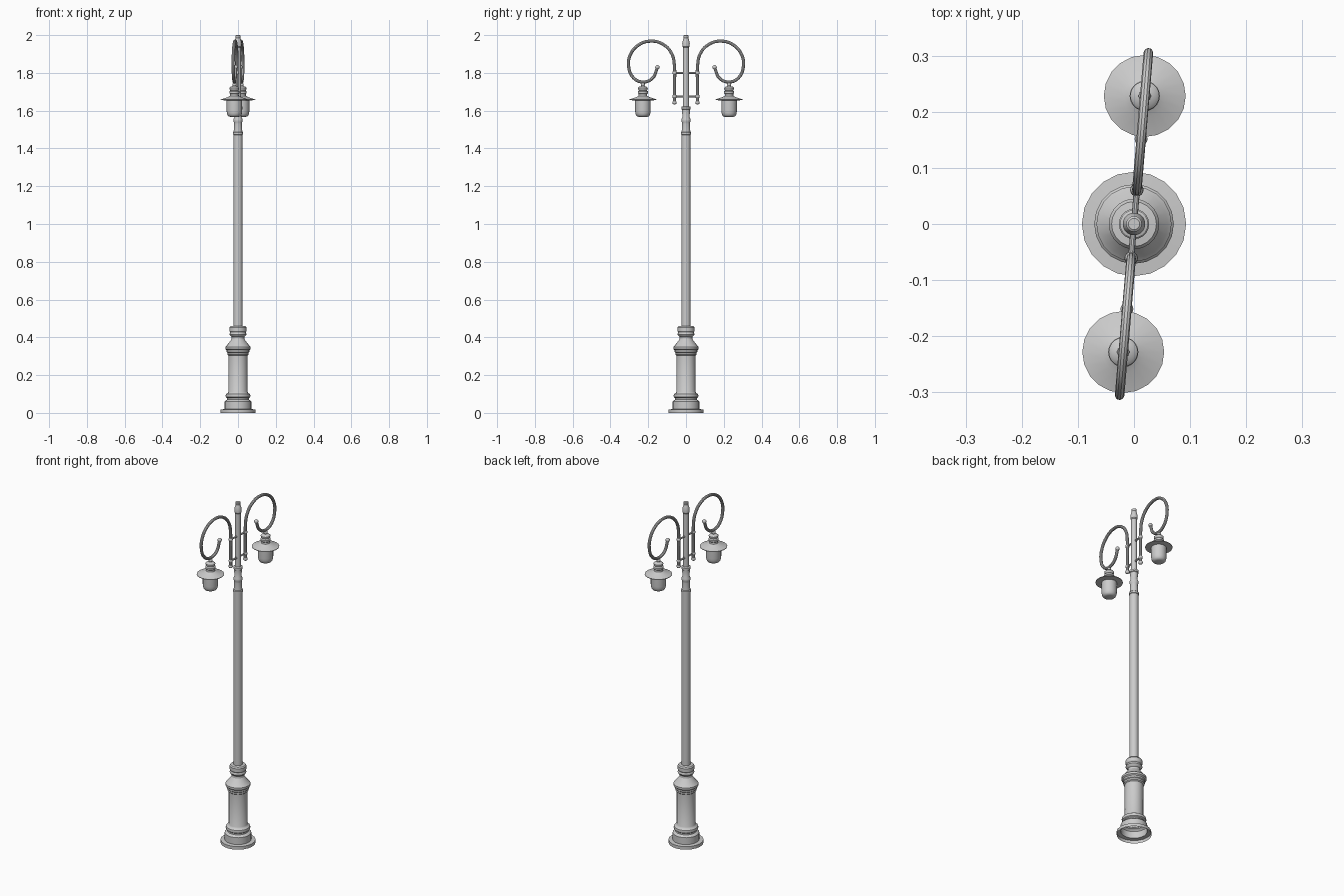
import bpy, math
from mathutils import Vector

if "Cube" in bpy.data.objects:
    bpy.data.objects.remove(bpy.data.objects["Cube"])

TILT = math.radians(4.8)   # arms stand slightly off the y axis


def finish(ob, name):
    ob.name = name
    bpy.ops.object.select_all(action='DESELECT')
    ob.select_set(True)
    bpy.context.view_layer.objects.active = ob
    bpy.ops.object.shade_smooth_by_angle(angle=math.radians(32))
    return ob


def lathe(name, profile, loc=(0, 0, 0), n=20, cap_top=False, cap_bottom=False):
    """Revolve (radius, z) points, listed bottom to top, around z."""
    verts, faces = [], []
    for r, z in profile:
        for i in range(n):
            a = 2 * math.pi * i / n
            verts.append((r * math.cos(a), r * math.sin(a), z))
    for k in range(len(profile) - 1):
        for i in range(n):
            j = (i + 1) % n
            faces.append((k*n + i, k*n + j, (k+1)*n + j, (k+1)*n + i))
    if cap_top:
        faces.append([(len(profile) - 1) * n + i for i in range(n)])
    if cap_bottom:
        faces.append(list(range(n))[::-1])
    me = bpy.data.meshes.new(name)
    me.from_pydata(verts, [], faces)
    ob = bpy.data.objects.new(name, me)
    bpy.context.collection.objects.link(ob)
    ob.location = loc
    return finish(ob, name)


def ball(name, loc, r, stretch=1.0):
    bpy.ops.mesh.primitive_uv_sphere_add(segments=16, ring_count=10, radius=r, location=loc)
    ob = bpy.context.object
    ob.scale.z = stretch
    return finish(ob, name)


def tube(name, pts, r):
    cu = bpy.data.curves.new(name, 'CURVE')
    cu.dimensions = '3D'
    cu.bevel_depth = r
    cu.bevel_resolution = 3
    cu.resolution_u = 6
    cu.use_fill_caps = True
    sp = cu.splines.new('BEZIER')
    sp.bezier_points.add(len(pts) - 1)
    for bp, p in zip(sp.bezier_points, pts):
        bp.co = p
        bp.handle_left_type = bp.handle_right_type = 'AUTO'
    ob = bpy.data.objects.new(name, cu)
    bpy.context.collection.objects.link(ob)
    bpy.ops.object.select_all(action='DESELECT')
    ob.select_set(True)
    bpy.context.view_layer.objects.active = ob
    bpy.ops.object.convert(target='MESH')
    return finish(bpy.context.object, name)


# Pedestal, hollow underneath
lathe("base", [
    (0.093, 0), (0.093, 0.018), (0.071, 0.02), (0.071, 0.06), (0.066, 0.066),
    (0.057, 0.07), (0.057, 0.078), (0.064, 0.083), (0.066, 0.091), (0.064, 0.099),
    (0.055, 0.104), (0.05, 0.112), (0.05, 0.303), (0.056, 0.308), (0.056, 0.318),
    (0.06, 0.322), (0.06, 0.332), (0.067, 0.338), (0.067, 0.35), (0.06, 0.356),
    (0.034, 0.39), (0.033, 0.402), (0.04, 0.407), (0.045, 0.415), (0.041, 0.427),
    (0.045, 0.433), (0.045, 0.452), (0.04, 0.459), (0.024, 0.461)])

# Main shaft with collars
lathe("shaft", [
    (0.024, 0.45), (0.024, 1.472), (0.027, 1.474), (0.027, 1.484), (0.023, 1.488),
    (0.02, 1.53), (0.021, 1.537), (0.024, 1.545), (0.024, 1.555), (0.019, 1.565),
    (0.021, 1.605), (0.025, 1.608), (0.025, 1.62), (0.016, 1.623)])

# Upper rod and finial
lathe("upper_rod", [
    (0.016, 1.61), (0.015, 1.935), (0.019, 1.94), (0.02, 1.955), (0.016, 1.975),
    (0.012, 1.985), (0.014, 1.99), (0.014, 1.997), (0.01, 2.0)], cap_top=True)

# Side view of the scroll arm: (distance from the pole, height)
SCROLL = [(0.061, 1.64), (0.061, 1.74), (0.061, 1.83), (0.075, 1.90), (0.12, 1.95),
          (0.19, 1.968), (0.256, 1.945), (0.297, 1.893), (0.305, 1.835),
          (0.28, 1.775), (0.23, 1.752), (0.178, 1.772), (0.152, 1.828)]

for side, s in (("back", 1), ("front", -1)):
    def at(d, z):
        return Vector((s * d * math.sin(TILT), s * d * math.cos(TILT), z))

    # Scroll arm with end knobs
    tube(side + "_scroll_arm", [at(d, z) for d, z in SCROLL], 0.0085)
    ball(side + "_scroll_tip", at(0.152, 1.83), 0.0115)
    ball(side + "_arm_foot", at(0.061, 1.643), 0.012, 0.9)

    # Horizontal braces to the pole
    for i, z in enumerate((1.675, 1.80)):
        tube(f"{side}_brace_{i}", [at(0, z), at(0.061, z)], 0.0055)
        ball(f"{side}_brace_knob_{i}", at(0.061, z), 0.0115)

    # Hanging lamp
    p = at(0.229, 0)
    ball(side + "_lamp_hook", at(0.229, 1.738), 0.011)
    lathe(side + "_lamp_cap", [
        (0.026, 1.67), (0.022, 1.682), (0.022, 1.688), (0.027, 1.692), (0.027, 1.702),
        (0.021, 1.707), (0.025, 1.712), (0.026, 1.721), (0.02, 1.727), (0.008, 1.73),
        (0.007, 1.742)], p, cap_top=True)
    lathe(side + "_lamp_shade", [(0.04, 1.654), (0.073, 1.656), (0.073, 1.659),
                                 (0.037, 1.671), (0.026, 1.677), (0.02, 1.68)], p)
    lathe(side + "_lamp_globe", [
        (0.022, 1.567), (0.031, 1.57), (0.037, 1.577), (0.04, 1.588), (0.041, 1.6),
        (0.041, 1.66)], p, cap_bottom=True)
